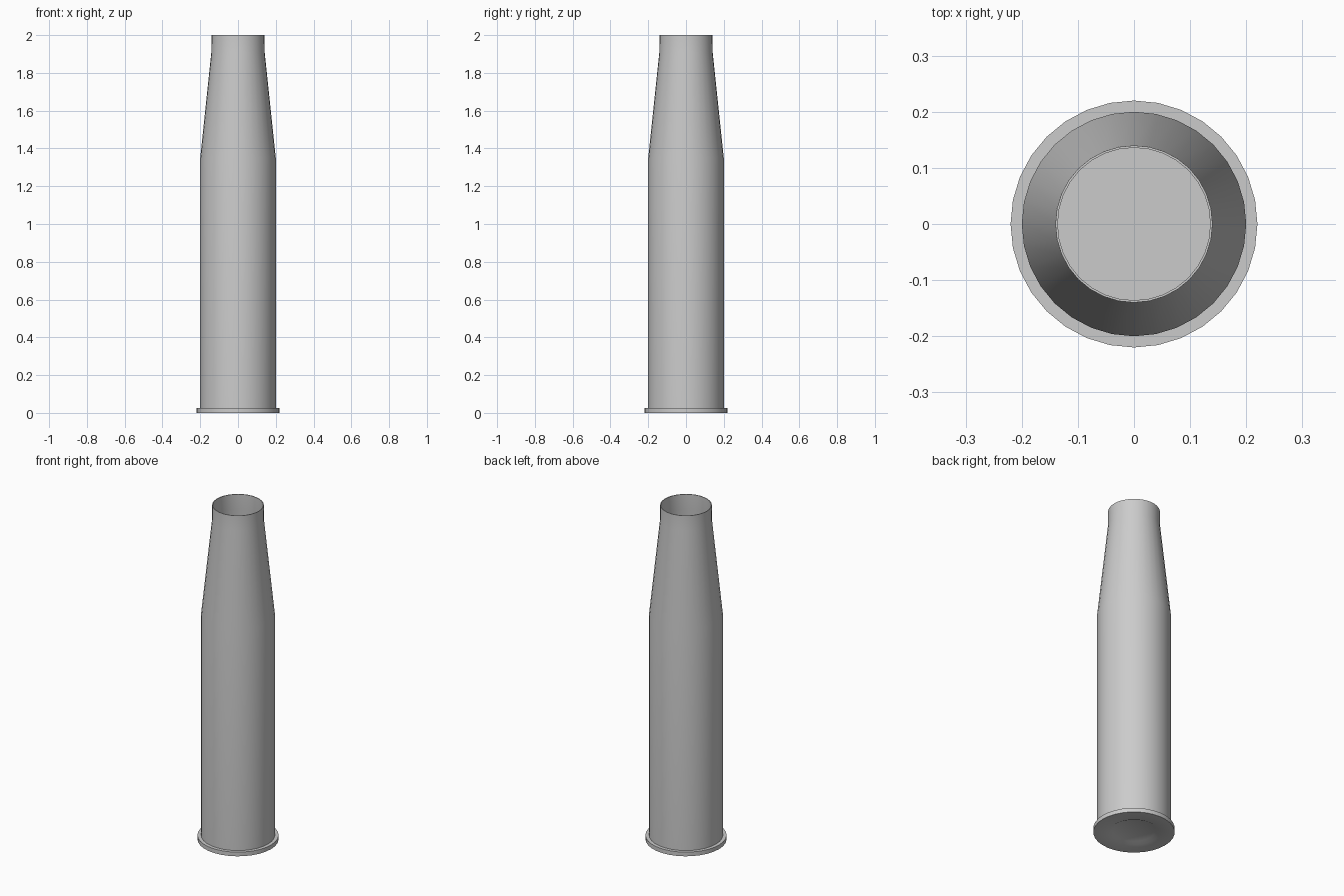
import bpy, bmesh, math

if "Cube" in bpy.data.objects:
    bpy.data.objects.remove(bpy.data.objects["Cube"])

SIDES = 32


def lathe(name, profile):
    """Revolve an (r, z) profile about z; r = 0 ends close to a single point."""
    bm = bmesh.new()
    verts = [bm.verts.new((r, 0, z)) for r, z in profile]
    edges = [bm.edges.new(pair) for pair in zip(verts, verts[1:])]
    bmesh.ops.spin(bm, geom=verts + edges, cent=(0, 0, 0), axis=(0, 0, 1),
                   angle=math.tau, steps=SIDES, use_duplicate=False)
    bmesh.ops.remove_doubles(bm, verts=bm.verts, dist=1e-5)
    bmesh.ops.recalc_face_normals(bm, faces=bm.faces)
    mesh = bpy.data.meshes.new(name)
    bm.to_mesh(mesh)
    bm.free()
    obj = bpy.data.objects.new(name, mesh)
    bpy.context.collection.objects.link(obj)
    bpy.context.view_layer.objects.active = obj
    obj.select_set(True)
    bpy.ops.object.shade_smooth_by_angle(angle=math.radians(30))
    obj.select_set(False)
    return obj


# Hollow casing: recessed base, rim, body, shoulder, neck, thin lip, inner wall
lathe("casing", [
    (0, 0.01), (0.115, 0.01), (0.135, 0),            # recess under the base
    (0.22, 0), (0.22, 0.025), (0.2, 0.025),          # rim
    (0.2, 1.35), (0.141, 1.91), (0.14, 2.0),         # body, shoulder, neck
    (0.136, 2.0), (0.137, 1.91), (0.196, 1.35),      # lip and inner wall
    (0.196, 0.025), (0, 0.025),                      # inner floor
])
